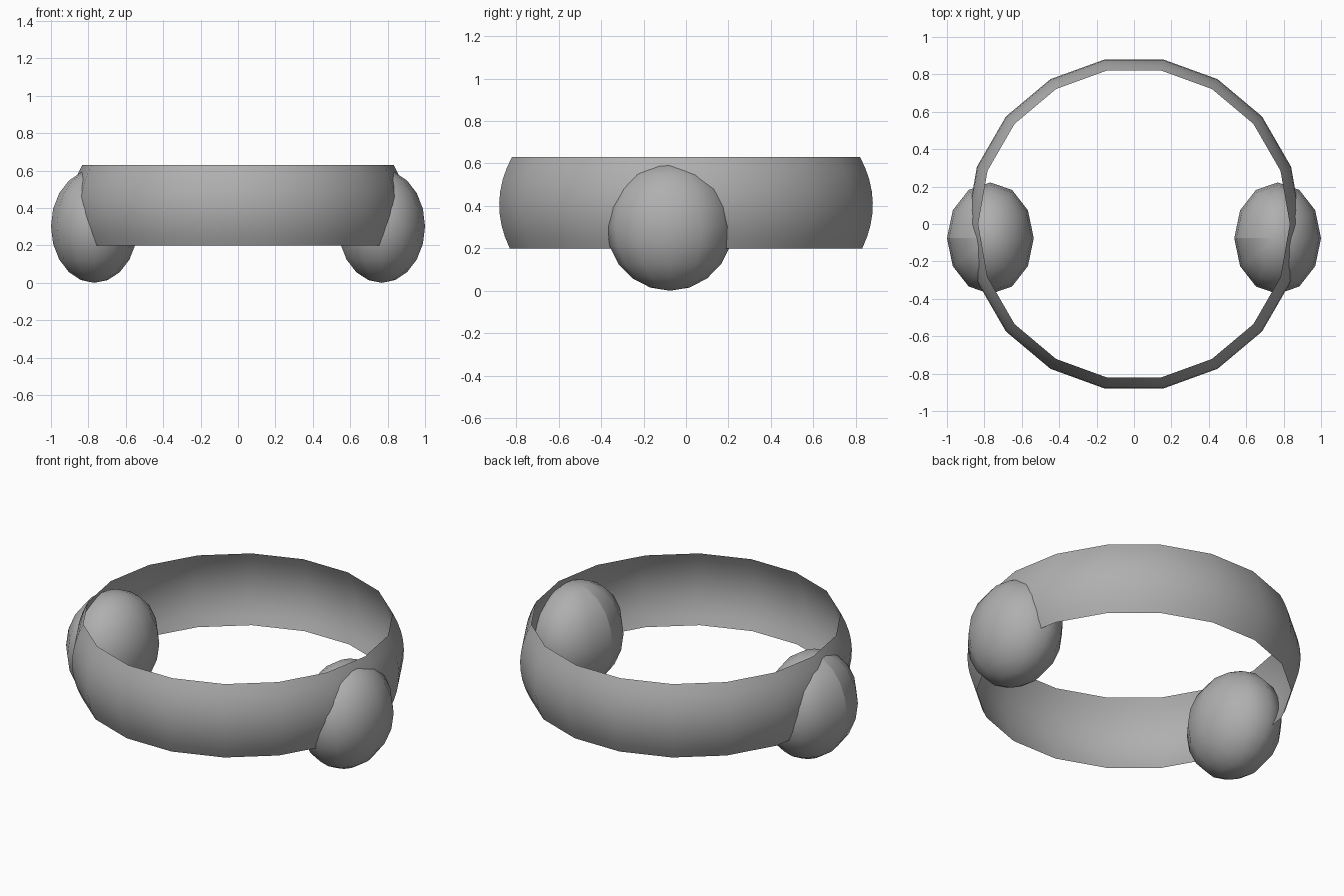
import bpy, bmesh, math
from mathutils import Matrix

if "Cube" in bpy.data.objects:
    bpy.data.objects.remove(bpy.data.objects["Cube"])

grey = bpy.data.materials.new("dark_grey")
grey.diffuse_color = (0.43, 0.43, 0.43, 1)
grey.use_nodes = True
grey.node_tree.nodes["Principled BSDF"].inputs["Base Color"].default_value = grey.diffuse_color


def finish(bm, name):
    bmesh.ops.recalc_face_normals(bm, faces=bm.faces[:])
    for f in bm.faces:
        f.smooth = True
    me = bpy.data.meshes.new(name)
    bm.to_mesh(me)
    bm.free()
    me.materials.append(grey)
    ob = bpy.data.objects.new(name, me)
    bpy.context.collection.objects.link(ob)
    return ob


# Band: thin open 18-sided shell with a bulging profile
SIDES, STEPS = 18, 8
Z0, Z1, Z_MID, R_MID, BULGE = 0.20, 0.63, 0.405, 0.894, 1.2
bm = bmesh.new()
rows = []
for j in range(STEPS + 1):
    z = Z0 + (Z1 - Z0) * j / STEPS
    r = R_MID - BULGE * (z - Z_MID) ** 2
    rows.append([bm.verts.new((r * math.cos(2 * math.pi * i / SIDES),
                               r * math.sin(2 * math.pi * i / SIDES), z))
                 for i in range(SIDES)])
for a, b in zip(rows, rows[1:]):
    for i in range(SIDES):
        k = (i + 1) % SIDES
        bm.faces.new((a[i], a[k], b[k], b[i]))
finish(bm, "band")

# Side balls: squashed low-poly spheres pushed through the band
CY, CZ = -0.076, 0.302
for name, cx in (("left_ball", -0.768), ("right_ball", 0.768)):
    bm = bmesh.new()
    bmesh.ops.create_uvsphere(
        bm, u_segments=12, v_segments=10, radius=1,
        matrix=Matrix.Translation((cx, CY, CZ))
        @ Matrix.Diagonal((0.232, 0.298, 0.302, 1)))
    # shading seam down one meridian
    for e in bm.edges:
        if all(abs(v.co.y - CY) < 1e-4 and v.co.x < cx + 1e-4 for v in e.verts):
            e.smooth = False
    finish(bm, name)
